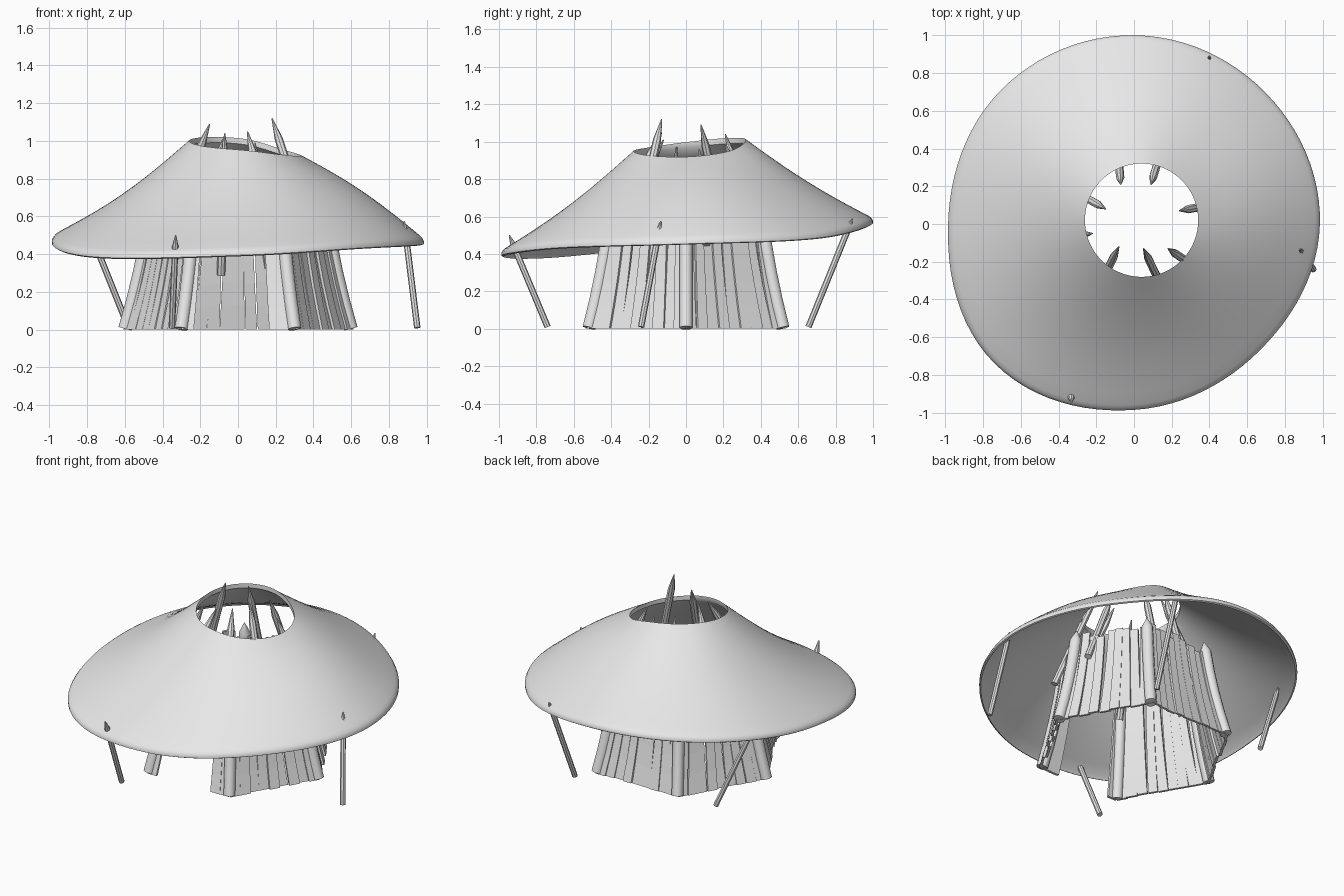
import bpy, bmesh, math, random
from mathutils import Vector

random.seed(4)
cube = bpy.data.objects.get("Cube")
if cube:
    bpy.data.objects.remove(cube, do_unlink=True)

mat = bpy.data.materials.new("plain_grey")
mat.use_nodes = True
GREY = (0.8, 0.8, 0.8, 1)
mat.diffuse_color = GREY
mat.node_tree.nodes["Principled BSDF"].inputs["Base Color"].default_value = GREY


def finish(name, bm, angle=None):
    bmesh.ops.recalc_face_normals(bm, faces=bm.faces)
    mesh = bpy.data.meshes.new(name)
    bm.to_mesh(mesh)
    bm.free()
    mesh.materials.append(mat)
    ob = bpy.data.objects.new(name, mesh)
    bpy.context.collection.objects.link(ob)
    if angle:
        bpy.ops.object.select_all(action='DESELECT')
        ob.select_set(True)
        bpy.context.view_layer.objects.active = ob
        bpy.ops.object.shade_smooth_by_angle(angle=math.radians(angle))
    return ob


def bridge(bm, a, b):
    n = len(a)
    for i in range(n):
        j = (i + 1) % n
        bm.faces.new((a[i], a[j], b[j], b[i]))


def around(values, a):
    """Smooth periodic interpolation of evenly spaced values."""
    n = len(values)
    u = a / math.tau * n
    i = math.floor(u)
    f = u - i
    p, q, r, s = (values[(i + k) % n] for k in (-1, 0, 1, 2))
    return q + 0.5 * f * (r - p + f * (2*p - 5*q + 4*r - s + f * (3*(q - r) + s - p)))


# Roof: uneven cone shell with a smoke hole, values every 45 degrees from +x
RIM_R = [0.985, 0.985, 1.0, 1.0, 0.985, 1.045, 0.985, 0.945]
RIM_Z = [0.48, 0.51, 0.59, 0.57, 0.49, 0.41, 0.42, 0.46]
HOLE_Z = [0.92, 0.95, 1.01, 1.02, 1.0, 0.97, 0.95, 0.925]
BULGE = [0.03, 0.01, -0.02, -0.03, -0.04, -0.04, -0.03, 0.0]
SEG, THICK = 96, 0.03


def roof_point(a, t, drop):
    d = Vector((math.cos(a), math.sin(a), 0))
    inner = Vector((0.04, 0.02, 0)) + d * 0.3
    outer = d * around(RIM_R, a)
    p = inner.lerp(outer, t)
    z0, z1 = around(HOLE_Z, a), around(RIM_Z, a)
    p.z = z0 + (z1 - z0) * t + around(BULGE, a) * math.sin(math.pi * t) - drop
    return p


ROWS = 12
section = [(0.96 * k / ROWS, 0) for k in range(ROWS + 1)]
section += [(0.985, 0.002), (1, 0.012), (1, 0.026), (0.985, 0.038)]
section += [(0.96 * k / ROWS, THICK) for k in range(ROWS, -1, -1)]
bm = bmesh.new()
rings = [[bm.verts.new(roof_point(math.tau * s / SEG, t, d)) for s in range(SEG)]
         for t, d in section]
for k, ring in enumerate(rings):
    bridge(bm, ring, rings[(k + 1) % len(rings)])
finish("roof", bm, 50)


def pole(name, path, radius, tip, sides=10):
    """Round pole along a path whose last stretch is cut to a point."""
    path = [Vector(p) for p in path]
    end = path[-1]
    path.insert(-1, end + (path[-2] - end).normalized() * tip)
    bm = bmesh.new()
    prev = None
    for k, p in enumerate(path):
        d = (path[min(k + 1, len(path) - 1)] - path[max(k - 1, 0)]).normalized()
        u = d.cross(Vector((0, 1, 0))).normalized()
        v = d.cross(u)
        r = 0.003 if k == len(path) - 1 else radius
        ring = []
        for s in range(sides):
            a = math.tau * s / sides
            ring.append(bm.verts.new(p + r * (u * math.cos(a) + v * math.sin(a))))
        if prev:
            bridge(bm, prev, ring)
        else:
            bm.faces.new(ring)
        prev = ring
    bm.faces.new(prev)
    finish(name, bm, 40)


# Hexagonal wall frame: posts curve inward as they rise
def wall_radius(z):
    return 0.6 - 0.3 * z + 0.13 * z * z


def corner(i, z):
    a = math.tau * i / 6
    return Vector((math.cos(a), math.sin(a), 0)) * wall_radius(z) + Vector((0, 0, z))


for i in range(6):
    pole("wall_post_%d" % (i + 1),
         [corner(i, z) for z in (0.005, 0.15, 0.3, 0.45, 0.58, 0.68)], 0.036, 0.07)


# Wall planks: thin, slightly crooked boards; the front bay keeps a doorway
def plank(bm, side, t0, t1, lean, top, shift):
    a = math.tau * (side + 0.5) / 6
    out = Vector((math.cos(a), math.sin(a), 0))
    prev = None
    for k in range(6):
        z = top * k / 5
        c0, c1 = corner(side, z), corner(side + 1, z)
        l, r = c0.lerp(c1, t0 + lean * z), c0.lerp(c1, t1 + lean * z)
        near, far = out * (shift + 0.008), out * (shift - 0.008)
        ring = [bm.verts.new(p) for p in (l + near, r + near, r + far, l + far)]
        if prev:
            bridge(bm, prev, ring)
        else:
            bm.faces.new(ring)
        prev = ring
    bm.faces.new(prev)


COUNT = 9
for side in range(6):
    bm = bmesh.new()
    for n in range(COUNT):
        if side == 4 and 1 <= n <= 6:
            continue
        t0 = n / COUNT
        plank(bm, side, t0 - 0.002, t0 + 1 / COUNT + random.uniform(-0.012, 0.008),
              random.uniform(-0.04, 0.04), random.uniform(0.58, 0.65),
              random.uniform(-0.008, 0.012))
    finish("wall_planks_%d" % (side + 1), bm)

# Tall roof poles poking through the smoke hole: foot, then tip
ROOF_POLES = [
    ((0.40, -0.28, 0.45), (0.18, -0.13, 1.12)),
    ((-0.40, 0.22, 0.45), (-0.15, 0.08, 1.09)),
    ((-0.09, 0.44, 0.29), (-0.07, 0.21, 1.04)),
    ((0.19, -0.42, 0.48), (0.05, -0.13, 1.05)),
    ((0.16, 0.44, 0.33), (0.09, 0.21, 0.99)),
    ((0.46, 0.11, 0.45), (0.24, 0.07, 0.96)),
    ((-0.22, -0.40, 0.48), (-0.08, -0.12, 1.01)),
    ((-0.45, -0.08, 0.45), (-0.22, -0.05, 0.97)),
]
for i, (foot, tip) in enumerate(ROOF_POLES):
    pole("roof_pole_%d" % (i + 1), [foot, tip], 0.022, 0.12, 8)

# Slim props under the eaves, their tips piercing the roof
PROPS = [
    ((-0.35, -0.74, 0.01), (-0.33, -0.945, 0.50)),
    ((0.95, -0.24, 0.01), (0.88, -0.135, 0.575)),
    ((0.37, 0.655, 0.01), (0.40, 0.89, 0.59)),
    ((-0.58, 0.51, 0.01), (-0.80, 0.42, 0.56)),
]
for i, (foot, tip) in enumerate(PROPS):
    pole("eave_prop_%d" % (i + 1), [foot, tip], 0.017, 0.06, 8)
